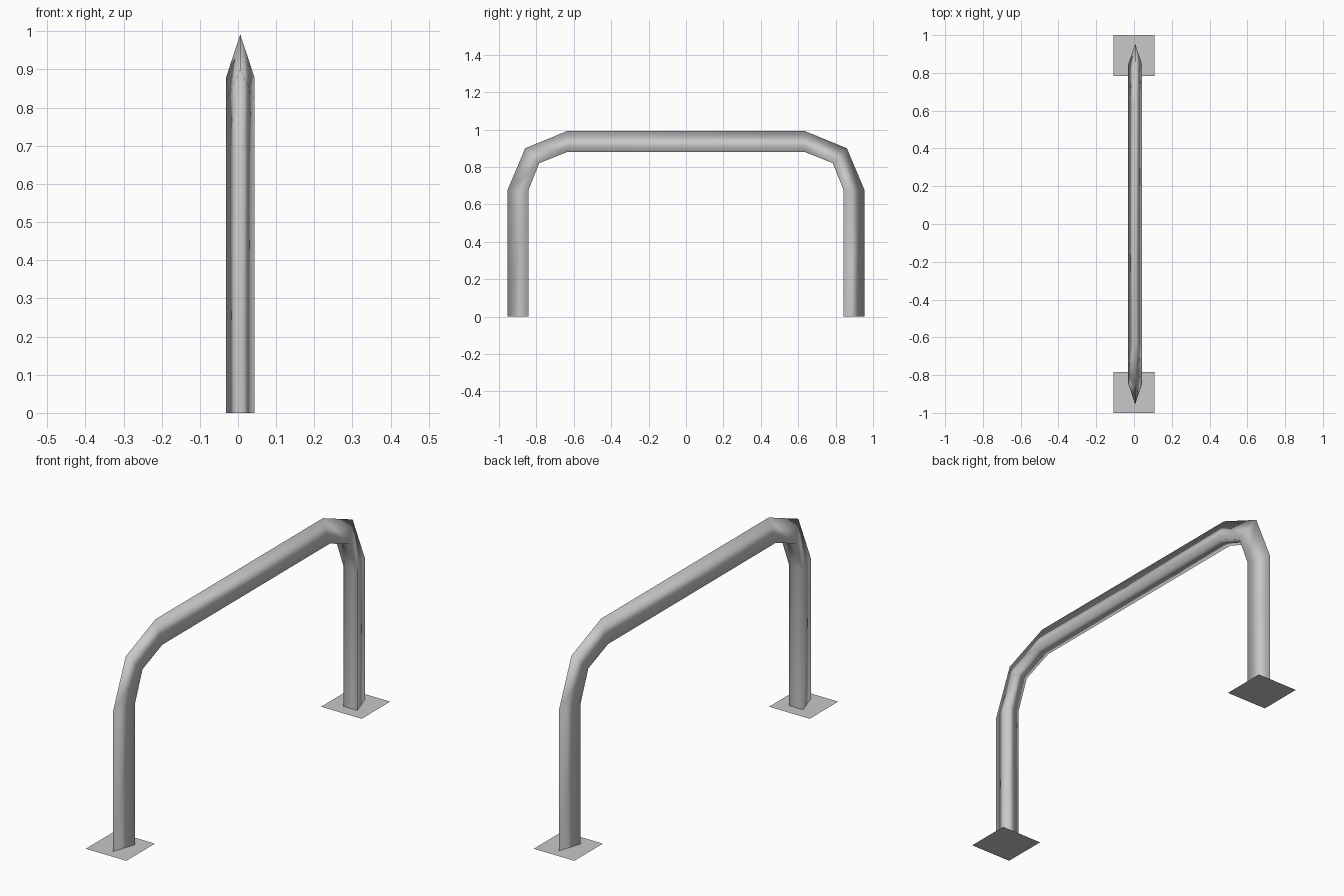
import bpy
import bmesh

cube = bpy.data.objects.get("Cube")
if cube:
    bpy.data.objects.remove(cube, do_unlink=True)

# One plain grey metal for every part
metal = bpy.data.materials.new("grey metal")
metal.use_nodes = True
grey = (0.58, 0.58, 0.58, 1)
metal.diffuse_color = grey
metal.node_tree.nodes["Principled BSDF"].inputs["Base Color"].default_value = grey


def add_object(name, bm, smooth):
    mesh = bpy.data.meshes.new(name)
    bmesh.ops.recalc_face_normals(bm, faces=bm.faces)
    for face in bm.faces:
        face.smooth = smooth
    bm.to_mesh(mesh)
    bm.free()
    mesh.materials.append(metal)
    obj = bpy.data.objects.new(name, mesh)
    bpy.context.collection.objects.link(obj)
    return obj


# Arched rail: triangular tube with its ridge on the outside of the bend
RIDGE_X, LEFT_X, RIGHT_X = 0.006, 0.043, -0.031
outer = [(-0.955, 0), (-0.955, 0.675), (-0.86, 0.9), (-0.635, 0.992)]
inner = [(-0.843, 0), (-0.843, 0.675), (-0.785, 0.82), (-0.635, 0.88)]


def mirrored(path):
    return path + [(-y, z) for y, z in reversed(path)]


bm = bmesh.new()
rings = []
for (oy, oz), (iy, iz) in zip(mirrored(outer), mirrored(inner)):
    points = [(RIDGE_X, oy, oz), (LEFT_X, iy, iz), (RIGHT_X, iy, iz)]
    rings.append([bm.verts.new(p) for p in points])
for a, b in zip(rings, rings[1:]):
    for i in range(3):
        j = (i + 1) % 3
        bm.faces.new((a[i], a[j], b[j], b[i]))
add_object("arched_rail", bm, True)

# Thin square floor plates under both legs
for name, side in (("front_floor_plate", -1), ("back_floor_plate", 1)):
    bm = bmesh.new()
    bmesh.ops.create_grid(bm, x_segments=1, y_segments=1, size=0.108)
    plate = add_object(name, bm, False)
    plate.location.y = side * 0.892
